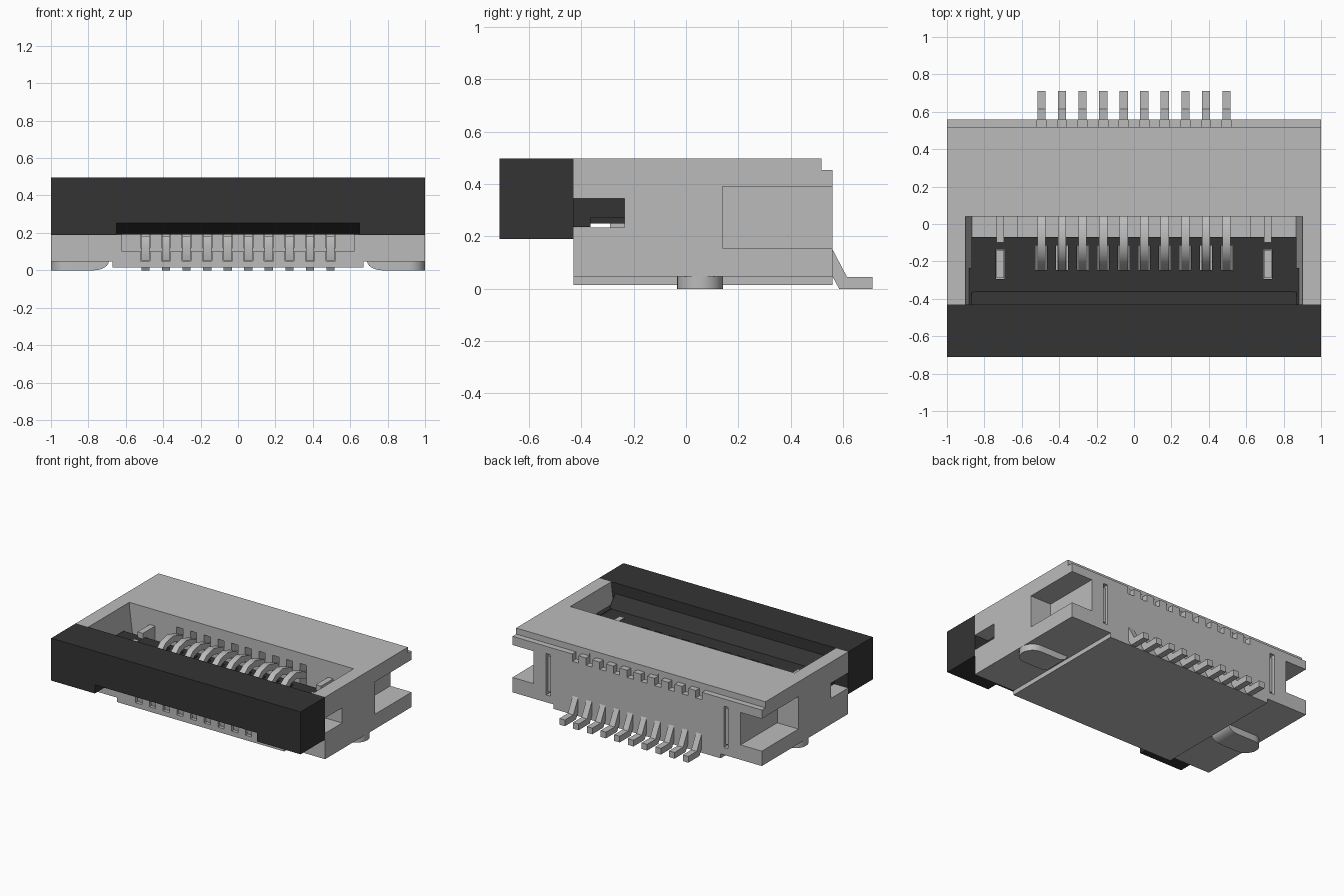
import bpy, bmesh, math

if "Cube" in bpy.data.objects:
    bpy.data.objects.remove(bpy.data.objects["Cube"], do_unlink=True)


def material(name, rgb):
    m = bpy.data.materials.new(name)
    m.use_nodes = True
    m.diffuse_color = (*rgb, 1)
    bsdf = next(n for n in m.node_tree.nodes if n.type == 'BSDF_PRINCIPLED')
    bsdf.inputs["Base Color"].default_value = (*rgb, 1)
    return m


GREY = material("light grey", (0.50, 0.50, 0.50))
DARK = material("charcoal", (0.034, 0.034, 0.034))


def finish(name, bm, mat):
    bmesh.ops.recalc_face_normals(bm, faces=bm.faces)
    me = bpy.data.meshes.new(name)
    bm.to_mesh(me)
    bm.free()
    ob = bpy.data.objects.new(name, me)
    bpy.context.collection.objects.link(ob)
    if mat:
        me.materials.append(mat)
    return ob


def add_prism(bm, pts, axis, a, b):
    """Extrude a closed 2D profile along an axis, from a to b."""
    def at(p, t):
        return {'x': (t, p[0], p[1]), 'y': (p[0], t, p[1]), 'z': (p[0], p[1], t)}[axis]
    lo = [bm.verts.new(at(p, a)) for p in pts]
    hi = [bm.verts.new(at(p, b)) for p in pts]
    bm.faces.new(lo)
    bm.faces.new(hi)
    n = len(pts)
    for i in range(n):
        j = (i + 1) % n
        bm.faces.new((lo[i], lo[j], hi[j], hi[i]))


def add_box(bm, x0, x1, y0, y1, z0, z1):
    add_prism(bm, [(x0, y0), (x1, y0), (x1, y1), (x0, y1)], 'z', z0, z1)


def prism(name, pts, axis, a, b, mat):
    bm = bmesh.new()
    add_prism(bm, pts, axis, a, b)
    return finish(name, bm, mat)


def boxes(name, dims, mat):
    bm = bmesh.new()
    for d in dims:
        add_box(bm, *d)
    return finish(name, bm, mat)


def mirrored(x0, x1, *rest):
    return [(x0, x1, *rest), (-x1, -x0, *rest)]


def cut(ob, cutter):
    cutter.hide_render = True
    mod = ob.modifiers.new("cut", 'BOOLEAN')
    mod.operation = 'DIFFERENCE'
    mod.solver = 'EXACT'
    mod.object = cutter
    bpy.context.view_layer.objects.active = ob
    bpy.ops.object.modifier_apply(modifier=mod.name)
    bpy.data.objects.remove(cutter, do_unlink=True)


def ribbon(path, t):
    """Closed outline of a strip of thickness t around a 2D path."""
    left, right = [], []
    for i, p in enumerate(path):
        a, b = path[max(i - 1, 0)], path[min(i + 1, len(path) - 1)]
        dx, dy = b[0] - a[0], b[1] - a[1]
        k = t / 2 / math.hypot(dx, dy)
        left.append((p[0] - dy * k, p[1] + dx * k))
        right.append((p[0] + dy * k, p[1] - dx * k))
    return left + right[::-1]


PINS = [-0.495 + 0.11 * i for i in range(10)]
HALF = 0.022

# Housing: block with raised outer undersides
housing = prism("housing", [(-1, 0.047), (-0.67, 0.047), (-0.67, 0.015), (0.67, 0.015),
                            (0.67, 0.047), (1, 0.047), (1, 0.497), (-1, 0.497)],
                'y', -0.43, 0.56, GREY)
# Open pocket with sloped side walls
cut(housing, prism("pocket_cutter", [(-0.865, 0.2), (0.865, 0.2), (0.9, 0.48), (0.9, 0.55),
                                     (-0.9, 0.55), (-0.9, 0.48)], 'y', -0.5, 0.04, None))
# Cable slot
cut(housing, boxes("cable_cutter", [(-0.62, 0.62, -0.5, 0.0401, 0.1, 0.26)], None))
# Rear side notches, latch windows and nail slots
cut(housing, boxes("side_cutter",
                   mirrored(0.83, 1.1, 0.14, 0.6, 0.155, 0.39)
                   + mirrored(0.84, 1.1, -0.5, -0.235, 0.235, 0.345)
                   + mirrored(0.695, 0.73, 0.5, 0.6, 0.1, 0.4), None))
# Step along the top rear edge
cut(housing, boxes("step_cutter", [(-1.1, 1.1, 0.518, 0.6, 0.453, 0.55)], None))
# Contact slots in the pocket wall, the front lip and the rear step
cut(housing, boxes("contact_cutter",
                   [(x - 0.025, x + 0.025, 0.0, 0.2, 0.12, 0.42) for x in PINS]
                   + [(x - 0.025, x + 0.025, -0.5, -0.1, 0.05, 0.15) for x in PINS]
                   + [(x - 0.025, x + 0.025, 0.517, 0.6, 0.4, 0.47) for x in PINS], None))

# Slider bar with a sloped cable entry underneath
bar = boxes("slider_bar", [(-1, 1, -0.712, -0.43, 0.19, 0.497)], DARK)
cut(bar, prism("entry_cutter", [(-0.8, 0.27), (-0.712, 0.252), (-0.42, 0.188),
                                (-0.42, 0.1), (-0.8, 0.1)], 'x', -0.65, 0.65, None))

# Slider tongue with slots for contacts and nails
tongue = prism("slider_tongue", [(-0.43, 0.42), (-0.36, 0.34), (-0.07, 0.34), (-0.07, 0.25),
                                 (-0.43, 0.25)], 'x', -0.868, 0.868, DARK)
cut(tongue, boxes("tongue_cutter",
                  [(x - 0.031, x + 0.031, -0.245, -0.115, 0.2, 0.5) for x in PINS]
                  + mirrored(0.693, 0.737, -0.295, -0.135, 0.2, 0.5), None))

# Slider latch arms seen through the side windows
boxes("latch_arms", mirrored(0.85, 0.89, -0.43, -0.365, 0.236, 0.344)
      + mirrored(0.85, 0.89, -0.366, -0.235, 0.27, 0.344), DARK)

# Contacts: arched upper beam, lower beam and bent solder tail
upper = ribbon([(0.19, 0.3), (0.08, 0.325), (0.0, 0.365), (-0.07, 0.385), (-0.14, 0.37),
                (-0.195, 0.325), (-0.225, 0.265)], 0.045)
lower = [(0.19, 0.13), (0.19, 0.34), (0.14, 0.34), (0.12, 0.18), (-0.36, 0.145), (-0.38, 0.18),
         (-0.41, 0.18), (-0.425, 0.13), (-0.41, 0.052), (-0.11, 0.052), (-0.05, 0.13)]
tail = [(0.52, 0.15), (0.56, 0.15), (0.615, 0.045), (0.712, 0.045), (0.712, 0.0),
        (0.585, 0.0), (0.52, 0.12)]
for n, x in enumerate(PINS):
    bm = bmesh.new()
    for profile in (upper, lower, tail):
        add_prism(bm, profile, 'x', x - HALF, x + HALF)
    ob = finish(f"contact_{n + 1}", bm, GREY)
    bpy.ops.object.select_all(action='DESELECT')
    ob.select_set(True)
    bpy.context.view_layer.objects.active = ob
    bpy.ops.object.shade_smooth_by_angle(angle=math.radians(32))

# Retention nails: hook by the wall, post in the slider, strip in the rear slot
boxes("retention_nails", mirrored(0.694, 0.736, -0.1, 0.05, 0.19, 0.38)
      + mirrored(0.696, 0.734, -0.29, -0.14, 0.19, 0.345)
      + mirrored(0.7, 0.725, 0.49, 0.545, 0.12, 0.38), GREY)

# Solder tabs: round outer end, curved inner end
for side, s in (("left", 1), ("right", -1)):
    r, cy = 0.088, 0.053
    arc = [(s * (1 - r + r * math.cos(a)), cy + r * math.sin(a))
           for a in (math.radians(-90 + 15 * i) for i in range(13))]
    bm = bmesh.new()
    add_prism(bm, [(s * 0.77, cy - r)] + arc + [(s * 0.77, cy + r)], 'z', 0.0, 0.05)
    curve = [(s * (0.77 - 0.08 * math.sin(a)), 0.05 - 0.05 * math.cos(a))
             for a in (math.radians(15 * i) for i in range(7))]
    add_prism(bm, curve + [(s * 0.77, 0.05)], 'y', cy - r, cy + r)
    ob = finish(f"{side}_solder_tab", bm, GREY)
    bpy.ops.object.select_all(action='DESELECT')
    ob.select_set(True)
    bpy.context.view_layer.objects.active = ob
    bpy.ops.object.shade_smooth_by_angle(angle=math.radians(30))
